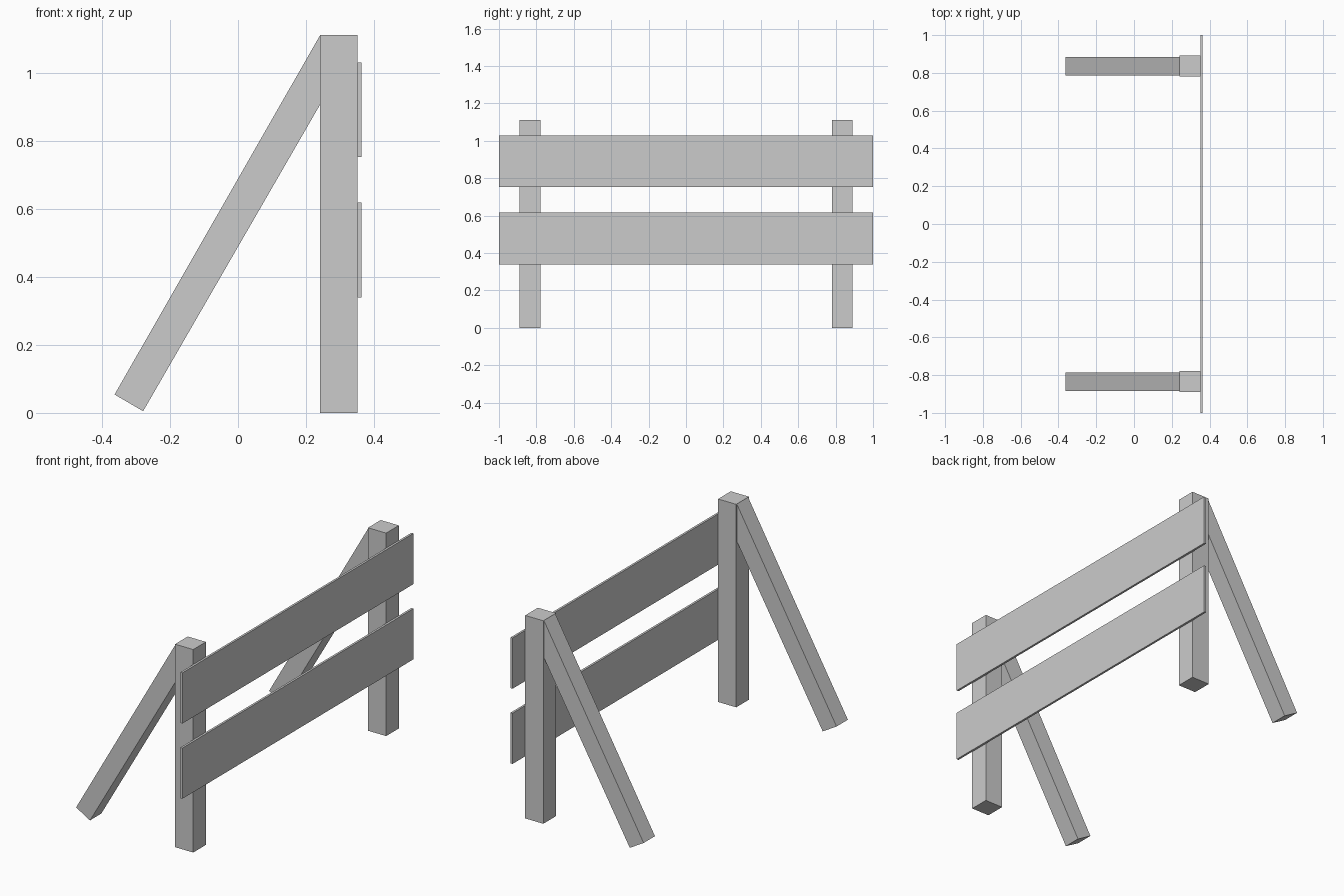
import bpy, bmesh

if "Cube" in bpy.data.objects:
    bpy.data.objects.remove(bpy.data.objects["Cube"])


def prism(name, profile, y0, y1):
    """Extrude an x-z outline along y."""
    bm = bmesh.new()
    face = bm.faces.new([bm.verts.new((x, y0, z)) for x, z in profile])
    ext = bmesh.ops.extrude_face_region(bm, geom=[face])
    verts = [g for g in ext["geom"] if isinstance(g, bmesh.types.BMVert)]
    bmesh.ops.translate(bm, verts=verts, vec=(0, y1 - y0, 0))
    bmesh.ops.recalc_face_normals(bm, faces=bm.faces)
    mesh = bpy.data.meshes.new(name)
    bm.to_mesh(mesh)
    bm.free()
    obj = bpy.data.objects.new(name, mesh)
    bpy.context.collection.objects.link(obj)
    return obj


def rect(x0, x1, z0, z1):
    return [(x0, z0), (x1, z0), (x1, z1), (x0, z1)]


# Upright posts and the sloping braces mitred against them
brace_profile = [(-0.363, 0.054), (-0.279, 0.005), (0.241, 0.906), (0.241, 1.11)]
for side, y in (("front", -0.834), ("back", 0.836)):
    prism(side + "_post", rect(0.241, 0.351, 0, 1.112), y - 0.055, y + 0.055)
    prism(side + "_brace", brace_profile, y - 0.049, y + 0.049)

# Horizontal planks
for name, z in (("lower_plank", 0.34), ("upper_plank", 0.752)):
    prism(name, rect(0.351, 0.363, z, z + 0.278), -1, 1)
